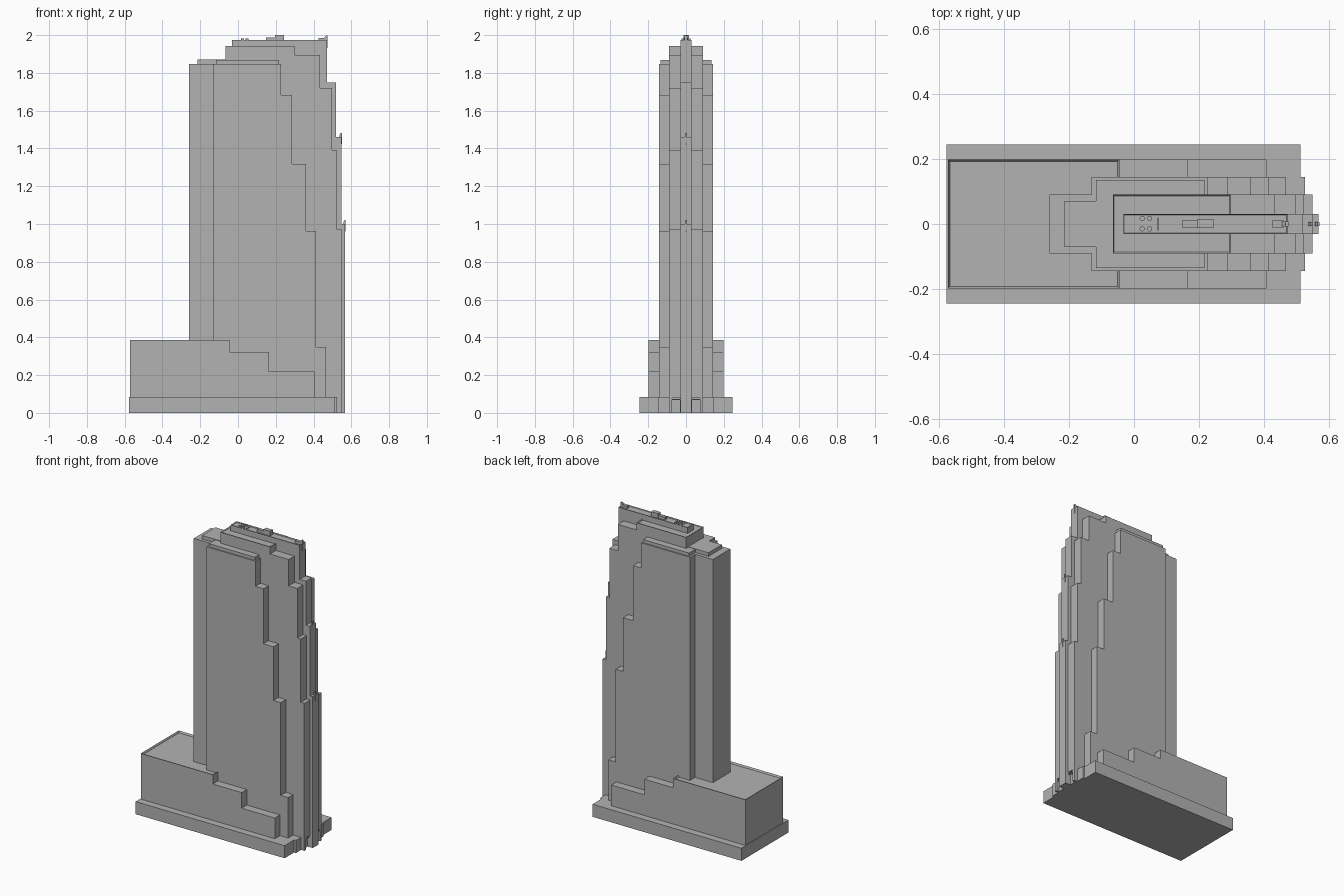
import bpy, bmesh
from mathutils import Matrix

cube = bpy.data.objects.get("Cube")
if cube:
    bpy.data.objects.remove(cube)

stone = bpy.data.materials.new("grey_stone")
stone.use_nodes = True
GREY = (0.45, 0.45, 0.45, 1)
stone.diffuse_color = GREY
stone.node_tree.nodes["Principled BSDF"].inputs["Base Color"].default_value = GREY


def finish(name, bm):
    bmesh.ops.recalc_face_normals(bm, faces=bm.faces)
    mesh = bpy.data.meshes.new(name)
    bm.to_mesh(mesh)
    bm.free()
    mesh.materials.append(stone)
    obj = bpy.data.objects.new(name, mesh)
    bpy.context.collection.objects.link(obj)
    return obj


def prism(name, outline, half):
    """Extrude an x-z outline across y, from -half to half."""
    bm = bmesh.new()
    face = bm.faces.new([bm.verts.new((x, -half, z)) for x, z in outline])
    ext = bmesh.ops.extrude_face_region(bm, geom=[face])["geom"]
    verts = [v for v in ext if isinstance(v, bmesh.types.BMVert)]
    bmesh.ops.translate(bm, verts=verts, vec=(0, 2 * half, 0))
    return finish(name, bm)


def setback(name, back, steps, half, base=0.0, rim=0.0, depth=0.0):
    """Slab stepping down towards +x; steps are (end x, top z), highest first.
    A rim sinks the highest roof inside a parapet."""
    outline = [(back, base)]
    x = back
    for end, top in steps:
        outline += [(x, top), (end, top)]
        x = end
    outline.append((x, base))
    obj = prism(name, outline, half)
    if rim:
        bm = bmesh.new()
        bm.from_mesh(obj.data)
        bm.normal_update()
        roof = max((f for f in bm.faces if f.normal.z > 0.9),
                   key=lambda f: f.calc_center_median().z)
        bmesh.ops.inset_region(bm, faces=[roof], thickness=rim)
        bmesh.ops.translate(bm, verts=roof.verts, vec=(0, 0, -depth))
        bm.to_mesh(obj.data)
        bm.free()
    return obj


def box(name, x0, x1, y0, y1, z0, z1):
    obj = prism(name, [(x0, z0), (x0, z1), (x1, z1), (x1, z0)], (y1 - y0) / 2)
    obj.data.transform(Matrix.Translation((0, (y0 + y1) / 2, 0)))
    return obj


# Street level and low annex
box("plinth", -0.577, 0.512, -0.245, 0.245, 0, 0.083)
box("entrance_plinth", 0.4, 0.525, -0.145, 0.145, 0, 0.083)
setback("annex", -0.572, [(-0.045, 0.385), (0.165, 0.323), (0.408, 0.22)],
        0.198, 0.05, 0.008, 0.012)

# Tower slabs, each narrower and taller than the last
setback("side_wings", -0.13,
        [(0.227, 1.848), (0.287, 1.682), (0.36, 1.318), (0.413, 0.963), (0.467, 0.35)],
        0.144, 0.05)
box("wing_roof", -0.117, 0.218, -0.136, 0.136, 1.84, 1.869)
box("rear_bay", -0.26, -0.05, -0.091, 0.091, 0.05, 1.848)
box("rear_bay_roof", -0.214, -0.05, -0.07, 0.07, 1.84, 1.872)
middle = setback("middle_slab", -0.065,
                 [(0.298, 1.942), (0.434, 1.894), (0.497, 1.72), (0.522, 1.392), (0.548, 0.974)],
                 0.091, 0, 0.006, 0.006)
setback("core_slab", -0.033,
        [(0.472, 1.975), (0.518, 1.75), (0.548, 1.46), (0.567, 1.0)],
        0.03, 0, 0.004, 0.006)

# Recessed doorways either side of the core
for side, s in (("left", 1), ("right", -1)):
    y0, y1 = sorted((s * 0.031, s * 0.075))
    cutter = box(side + "_door_cutter", 0.53, 0.6, y0, y1, -0.05, 0.08)
    cutter.hide_render = True
    cutter.hide_viewport = True
    cutter.display_type = 'WIRE'
    cut = middle.modifiers.new(side + "_doorway", 'BOOLEAN')
    cut.object = cutter
    cut.solver = 'EXACT'
    box(side + "_door_lintel", 0.529, 0.546, y0, y1, 0.068, 0.074)

# Roof machinery
box("roof_duct", 0.147, 0.2, -0.01, 0.01, 1.965, 1.987)
box("roof_plant", 0.195, 0.244, -0.013, 0.015, 1.965, 2.0)
box("roof_wall", 0.072, 0.075, -0.02, 0.02, 1.965, 1.974)
bm = bmesh.new()
for x in (0.025, 0.048):
    for y in (-0.015, 0.017):
        bmesh.ops.create_cone(bm, cap_ends=True, segments=12, radius1=0.008, radius2=0.008,
                              depth=0.014, matrix=Matrix.Translation((x, y, 1.974)))
finish("roof_fans", bm)

# Crest fins on the stepped edge
box("crest_base", 0.425, 0.46, -0.011, 0.011, 1.965, 1.986)
prism("crest_fin", [(0.44, 1.97), (0.466, 1.997), (0.475, 1.997), (0.475, 1.93)], 0.007)
for name, x, z in (("upper_fin", 0.547, 1.46), ("lower_fin", 0.567, 1.0)):
    prism(name, [(x - 0.012, z - 0.01), (x - 0.008, z + 0.012), (x - 0.003, z + 0.022),
                 (x + 0.003, z + 0.022), (x + 0.003, z - 0.035), (x - 0.003, z - 0.045)], 0.006)
